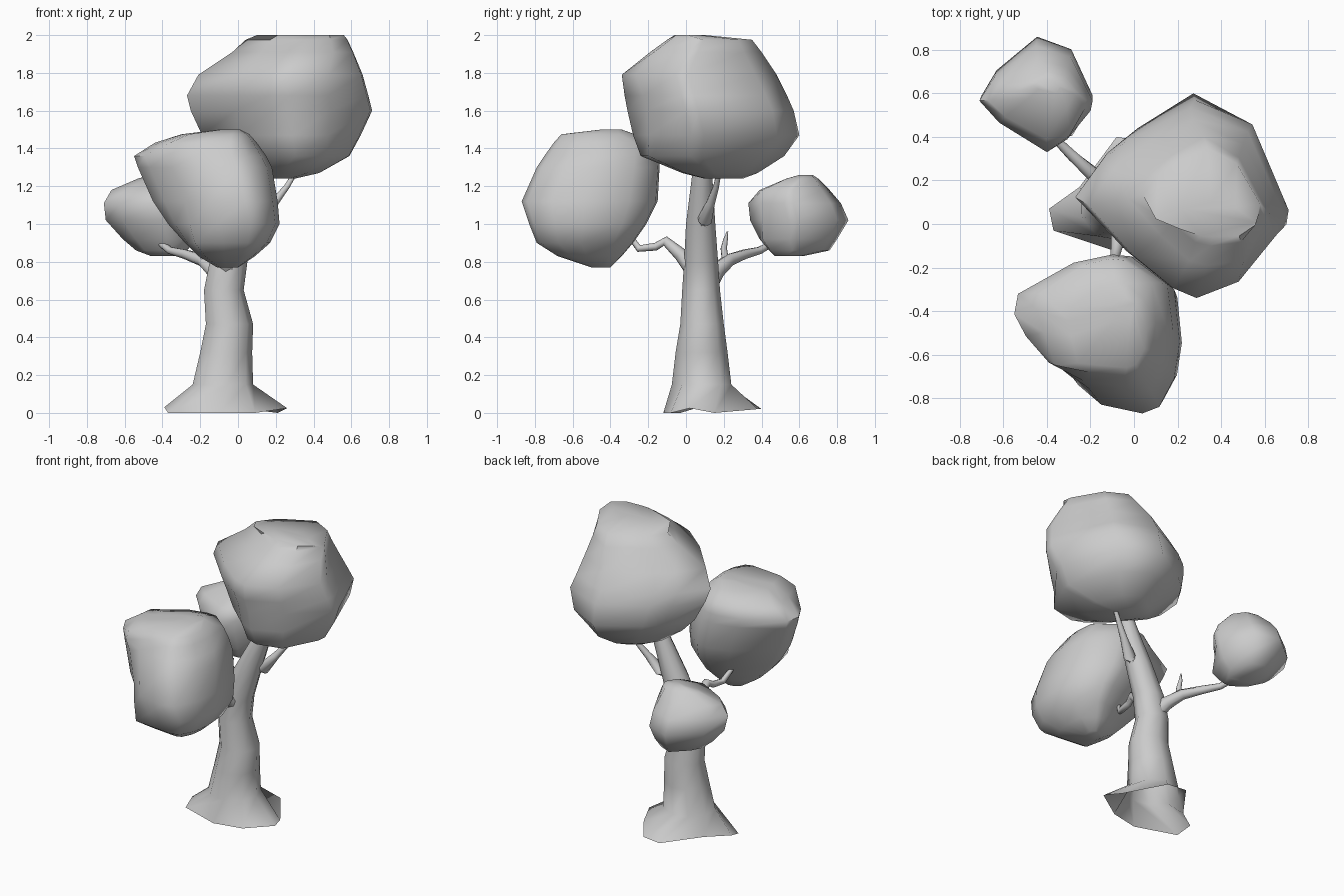
import bpy, bmesh, math
from mathutils import Vector

if "Cube" in bpy.data.objects:
    bpy.data.objects.remove(bpy.data.objects["Cube"])


def loft(name, rings, angle=60, open_bottom=False):
    """Skin a stack of equal-length rings and cap the ends."""
    bm = bmesh.new()
    vs = [[bm.verts.new(p) for p in ring] for ring in rings]
    n = len(vs[0])
    for a, b in zip(vs, vs[1:]):
        for i in range(n):
            j = (i + 1) % n
            bm.faces.new((a[i], a[j], b[j], b[i]))
    if not open_bottom:
        bm.faces.new(vs[0][::-1])
    bm.faces.new(vs[-1])
    bmesh.ops.recalc_face_normals(bm, faces=bm.faces)
    me = bpy.data.meshes.new(name)
    bm.to_mesh(me)
    bm.free()
    ob = bpy.data.objects.new(name, me)
    bpy.context.collection.objects.link(ob)
    bpy.ops.object.select_all(action='DESELECT')
    ob.select_set(True)
    bpy.context.view_layer.objects.active = ob
    bpy.ops.object.shade_smooth_by_angle(angle=math.radians(angle))
    return ob


def fitted_rings(outline, levels, fills=()):
    """Stretch a plan outline into the box (z, xmin, xmax, ymin, ymax) of each level.
    fills: (dx, dy, amount) makes that corner fuller or leaner towards top and bottom."""
    xs, ys = zip(*outline)
    cx, hw = (min(xs) + max(xs)) / 2, (max(xs) - min(xs)) / 2
    cy, hd = (min(ys) + max(ys)) / 2, (max(ys) - min(ys)) / 2
    unit = [Vector(((x - cx) / hw, (y - cy) / hd)) for x, y in outline]
    biggest = max((b - a) * (e - c) for z, a, b, c, e in levels)
    rings = []
    for z, a, b, c, e in levels:
        end = min(1, 2 * (1 - (b - a) * (e - c) / biggest))
        ring = []
        for p in unit:
            q = p.copy()
            square = p / max(abs(p.x), abs(p.y))
            for dx, dy, f in fills:
                q += (square - p) * f * end * max(0, p.normalized().dot(Vector((dx, dy)).normalized()))
            ring.append(((a + b + (b - a) * q.x) / 2, (c + e + (e - c) * q.y) / 2, z))
        rings.append(ring)
    return rings


def tube(name, path, sides=8):
    """Tapered branch along (x, y, z, radius) points."""
    pts = [Vector(p[:3]) for p in path]
    rings = []
    for i, p in enumerate(pts):
        t = (pts[min(i + 1, len(pts) - 1)] - pts[max(i - 1, 0)]).normalized()
        u = t.cross(Vector((1, -.2, 0)) if abs(t.x) < .8 else Vector((0, 1, 0))).normalized()
        v = t.cross(u)
        r = path[i][3]
        rings.append([p + r * (u * math.cos(k * math.tau / sides) + v * math.sin(k * math.tau / sides))
                      for k in range(sides)])
    return loft(name, rings, 70)


# Trunk with a flared root base, hollow underneath
base = [(.26, .02, .025), (.21, .15, .0), (.05, .38, .02), (-.08, .40, .02), (-.25, .17, .02),
        (-.39, .07, .03), (-.37, -.03, 0), (-.1, -.12, 0), (.09, -.08, 0)]
circle = [(math.cos(k * math.tau / 9), math.sin(k * math.tau / 9)) for k in range(9)]
trunk = fitted_rings(circle, [
    (.15, -.24, .08, -.075, .24), (.32, -.20, .075, -.055, .22), (.47, -.17, .08, -.03, .20),
    (.65, -.18, .03, -.02, .18), (.80, -.15, .05, -.01, .17), (1.0, -.06, .11, .0, .155),
    (1.24, .07, .18, .03, .14), (1.5, .2, .27, .07, .14)])
loft("trunk", [base] + trunk, 60, True)

# Large crown at the top
loft("top_foliage", fitted_rings(
    [(.27, .60), (-.03, .43), (-.14, .34), (-.27, .15), (-.03, -.12), (.17, -.28),
     (.29, -.34), (.49, -.23), (.70, -.01), (.71, .06), (.54, .48)],
    [(1.24, .13, .30, .10, .30), (1.27, .05, .43, -.02, .38), (1.36, -.08, .59, -.24, .52),
     (1.47, -.19, .65, -.28, .60), (1.60, -.25, .71, -.31, .57), (1.68, -.27, .69, -.325, .535),
     (1.79, -.21, .66, -.34, .48), (1.91, -.03, .61, -.19, .40), (1.975, .04, .58, -.10, .35),
     (2.0, .10, .56, -.06, .10)],
    [(1, -1, .7), (1, 1, -.25)]))

# Medium crown at the front
loft("front_foliage", fitted_rings(
    [(-.53, -.35), (-.55, -.46), (-.48, -.58), (-.35, -.70), (-.2, -.82), (.02, -.86), (.11, -.83),
     (.19, -.7), (.22, -.53), (.19, -.29), (.01, -.15), (-.08, -.14), (-.25, -.18)],
    [(.77, -.11, .0, -.50, -.40), (.83, -.21, .09, -.68, -.34), (.90, -.28, .17, -.79, -.28),
     (1.0, -.37, .22, -.83, -.21), (1.12, -.45, .21, -.87, -.15), (1.3, -.53, .18, -.79, -.14),
     (1.36, -.55, .15, -.75, -.145), (1.43, -.44, .10, -.70, -.16), (1.475, -.30, .06, -.66, -.27),
     (1.5, -.1, .01, -.45, -.34)],
    [(-1, -1, .75), (1, 1, .2)]))

# Small crown at the back left
loft("side_foliage", fitted_rings(
    [(-.45, .87), (-.64, .71), (-.71, .59), (-.62, .48), (-.40, .33), (-.31, .40),
     (-.2, .54), (-.19, .59), (-.29, .81)],
    [(.83, -.46, -.30, .47, .62), (.86, -.54, -.27, .44, .76), (.92, -.61, -.22, .39, .80),
     (1.02, -.70, -.19, .34, .86), (1.11, -.71, -.19, .33, .82), (1.18, -.67, -.22, .39, .76),
     (1.24, -.53, -.27, .53, .70), (1.26, -.46, -.34, .6, .67)],
    [(1, -1, .9)]))

# Branches carrying the crowns, and a short twig
tube("side_branch", [(-.06, .10, .66, .06), (-.12, .16, .75, .045), (-.19, .23, .81, .034),
                     (-.28, .31, .84, .026), (-.36, .39, .86, .02), (-.44, .5, .92, .014)])
tube("side_twig", [(-.18, .21, .80, .02), (-.19, .20, .87, .017), (-.195, .21, .92, .012),
                   (-.19, .22, .96, .004)])
tube("front_branch", [(-.05, .06, .74, .055), (-.07, -.03, .84, .036), (-.08, -.11, .91, .026),
                      (-.09, -.16, .88, .021), (-.10, -.25, .87, .019), (-.13, -.30, .94, .015),
                      (-.15, -.38, 1.02, .01)])
tube("right_branch", [(.04, .09, .97, .045), (.12, .10, 1.02, .04), (.19, .13, 1.11, .024),
                      (.26, .16, 1.2, .016), (.32, .18, 1.3, .012)])
